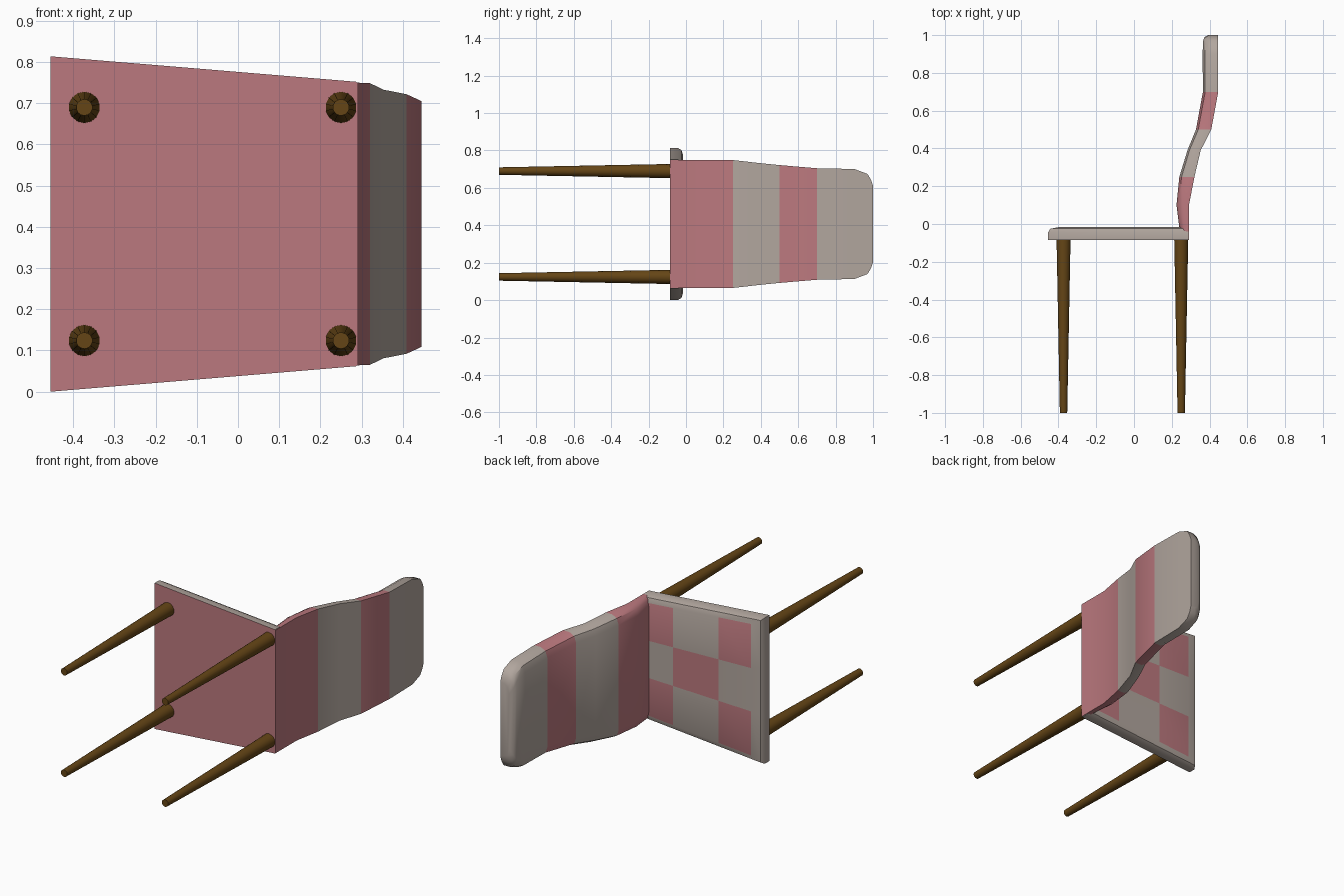
import bpy, bmesh, math
from mathutils import Matrix

if "Cube" in bpy.data.objects:
    bpy.data.objects.remove(bpy.data.objects["Cube"])

CZ = 0.407  # mid height of the chair, which lies on its side


def material(name, rgb):
    m = bpy.data.materials.new(name)
    m.diffuse_color = (*rgb, 1)
    m.use_nodes = True
    m.node_tree.nodes["Principled BSDF"].inputs["Base Color"].default_value = m.diffuse_color
    return m


pink = material("pink_fabric", (0.50, 0.19, 0.21))
cream = material("grey_fabric", (0.44, 0.38, 0.34))
wood = material("brown_wood", (0.13, 0.06, 0.008))


def finish(bm, name, mats, angle=40):
    bmesh.ops.recalc_face_normals(bm, faces=bm.faces)
    me = bpy.data.meshes.new(name)
    bm.to_mesh(me)
    bm.free()
    ob = bpy.data.objects.new(name, me)
    bpy.context.collection.objects.link(ob)
    for m in mats:
        me.materials.append(m)
    bpy.ops.object.select_all(action='DESELECT')
    ob.select_set(True)
    bpy.context.view_layer.objects.active = ob
    bpy.ops.object.shade_smooth_by_angle(angle=math.radians(angle))
    return ob


def half_width(x):
    # seat tapers from the front edge to the back edge
    return 0.407 - (x + 0.455) / 0.745 * 0.062


# Seat: stacked rims with rounded front and sides, checkered top
bm = bmesh.new()
FR = (-1, -0.33, 0.33, 1)
levels = [(-0.085, 0, 0), (-0.045, 0, 0), (-0.025, 0.012, 0.01), (-0.015, 0.065, 0.035)]
grids = []
for y, front_in, side_in in levels:
    xs = (-0.455 + front_in, -0.19, 0.09, 0.288)
    grids.append([[(x, y, CZ + f * (half_width(x) - side_in)) for f in FR] for x in xs])
rim = [(0, j) for j in range(4)] + [(1, 3), (2, 3)] + [(3, j) for j in (3, 2, 1, 0)] + [(2, 0), (1, 0)]
rings = [[bm.verts.new(g[i][j]) for i, j in rim] for g in grids]
for a, b in zip(rings, rings[1:]):
    for k in range(12):
        n = (k + 1) % 12
        bm.faces.new((a[k], a[n], b[n], b[k])).material_index = 1
for ring, grid, checker in ((rings[0], grids[0], False), (rings[-1], grids[-1], True)):
    vs = dict(zip(rim, ring))
    for i in (1, 2):
        for j in (1, 2):
            vs[i, j] = bm.verts.new(grid[i][j])
    for i in range(3):
        for j in range(3):
            f = bm.faces.new((vs[i, j], vs[i + 1, j], vs[i + 1, j + 1], vs[i, j + 1]))
            f.material_index = (i + j) % 2 if checker else 0
finish(bm, "seat", (pink, cream))

# Backrest: lofted cross-sections (y, front x, back x, half width)
stations = [(-0.085, 0.255, 0.291, 0.343), (-0.02, 0.24, 0.291, 0.343), (0.1, 0.225, 0.291, 0.343),
            (0.25, 0.24, 0.320, 0.342), (0.39, 0.283, 0.353, 0.326), (0.5, 0.328, 0.409, 0.315),
            (0.7, 0.365, 0.446, 0.298), (0.9, 0.363, 0.446, 0.294), (0.97, 0.366, 0.446, 0.268),
            (0.99, 0.373, 0.446, 0.235), (1.0, 0.392, 0.446, 0.205)]
bm = bmesh.new()
rings = []
for y, xf, xb, w in stations:
    t = xb - xf
    half = [(xb, w), (xf + 0.5 * t, w), (xf + 0.15 * t, w - 0.015), (xf, w - 0.05)]
    pts = half + [(x, -h) for x, h in reversed(half)]
    rings.append([bm.verts.new((x, y, CZ + h)) for x, h in pts])
for s, (a, b) in enumerate(zip(rings, rings[1:])):
    y = stations[s][0]
    stripe = 0 if y < 0.25 or 0.5 <= y < 0.7 else 1
    for k in range(8):
        n = (k + 1) % 8
        bm.faces.new((a[k], a[n], b[n], b[k])).material_index = stripe
bm.faces.new(rings[0])
bm.faces.new(rings[-1]).material_index = 1
finish(bm, "backrest", (pink, cream))

# Four tapered legs
for row, x in (("front", -0.373), ("back", 0.25)):
    for side, dz in (("lower", -0.283), ("upper", 0.283)):
        bm = bmesh.new()
        bmesh.ops.create_cone(bm, cap_ends=True, segments=14, radius1=0.038, radius2=0.02, depth=0.92,
                              matrix=Matrix.Translation((x, -0.54, CZ + dz)) @ Matrix.Rotation(math.pi / 2, 4, 'X'))
        finish(bm, f"{row}_leg_{side}", (wood,))
